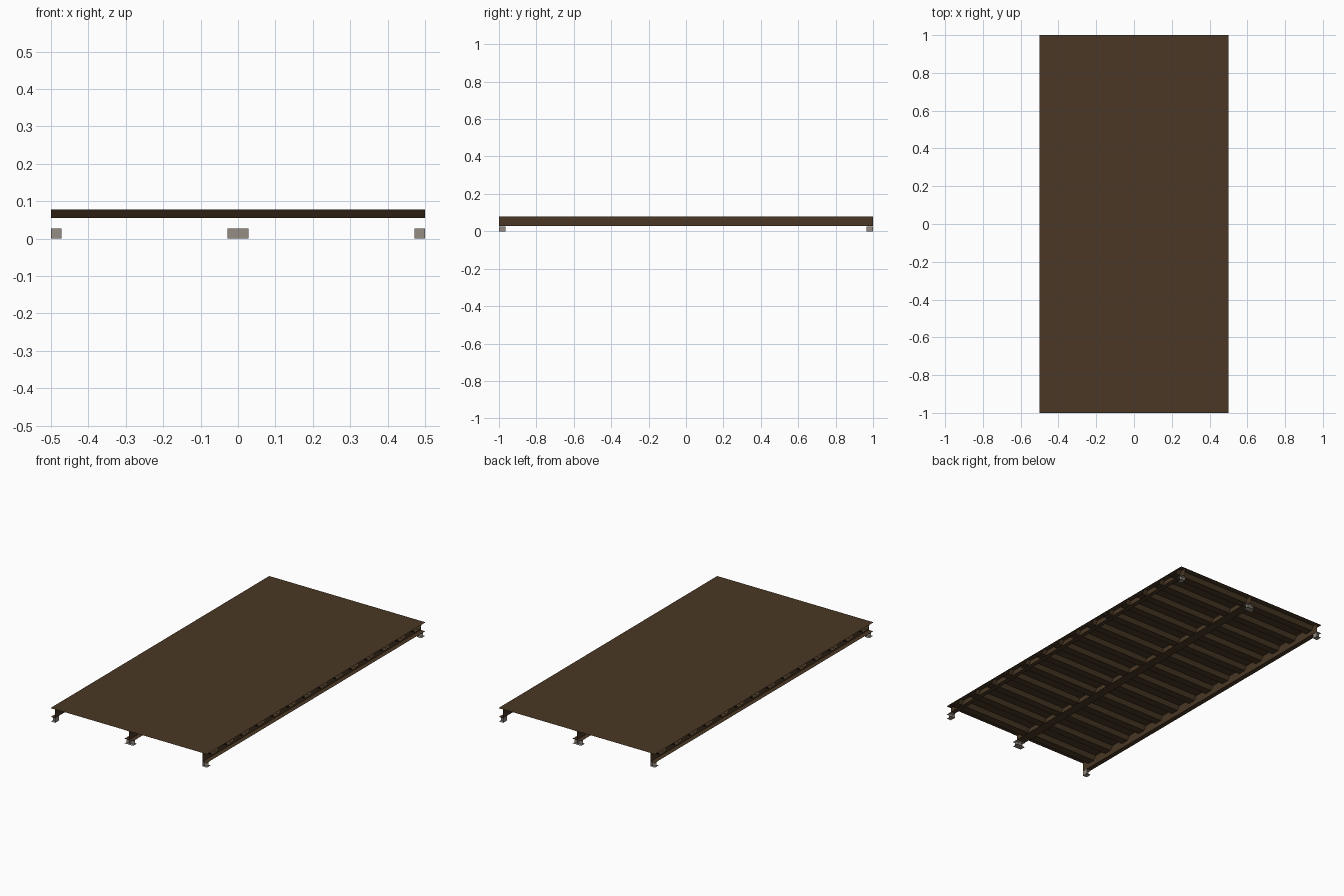
import bpy

cube = bpy.data.objects.get("Cube")
if cube:
    bpy.data.objects.remove(cube, do_unlink=True)


def material(name, rgb):
    m = bpy.data.materials.new(name)
    m.use_nodes = True
    m.diffuse_color = (*rgb, 1)
    m.node_tree.nodes["Principled BSDF"].inputs["Base Color"].default_value = (*rgb, 1)
    return m


brown = material("brown_steel", (0.068, 0.039, 0.018))
grey = material("light_grey_steel", (0.30, 0.27, 0.23))


def sheets(name, strips, mat):
    """Thin sheet metal: each strip is a list of point pairs joined by quads."""
    verts, faces = [], []
    for strip in strips:
        base = len(verts)
        for a, b in strip:
            verts += [a, b]
        for i in range(len(strip) - 1):
            k = base + 2 * i
            faces.append((k, k + 1, k + 3, k + 2))
    mesh = bpy.data.meshes.new(name)
    mesh.from_pydata(verts, [], faces)
    mesh.materials.append(mat)
    obj = bpy.data.objects.new(name, mesh)
    bpy.context.collection.objects.link(obj)
    return obj


def level(x0, x1, y0, y1, z):
    return [((x0, y0, z), (x1, y0, z)), ((x0, y1, z), (x1, y1, z))]


def upright(a, b, z0, z1):
    return [((*a, z0), (*a, z1)), ((*b, z0), (*b, z1))]


W, L = 0.5, 1.0
TOP, RIB_Z, BEAM_Z = 0.08, 0.055, 0.0275
FLANGE, FOOT = 0.0275, 0.035

# Flat deck surface
sheets("deck_plate", [level(-W, W, -L, L, TOP)], brown)

# Corrugated sheet under the deck, ribs running across
ribs = 14
pitch = 2 * L / ribs
crest = TOP - 0.002
profile = [(-L, crest)]
for i in range(ribs):
    y = -L + i * pitch
    for t, z in ((0.22, crest), (0.34, RIB_Z), (0.66, RIB_Z), (0.78, crest)):
        profile.append((y + t * pitch, z))
profile.append((L, crest))
sheets("corrugated_sheet", [[((-W, y, z), (W, y, z)) for y, z in profile]], brown)

# Three long beams: outward channels at the edges, I section in the middle
beams = (("left", W - FLANGE, W - FLANGE, W),
         ("middle", 0, -FLANGE, FLANGE),
         ("right", FLANGE - W, -W, FLANGE - W))
for side, web, x0, x1 in beams:
    sheets(side + "_beam", [
        upright((web, -L), (web, L), BEAM_Z, crest),
        level(x0, x1, -L, L, BEAM_Z),
        level(x0, x1, -L, L, crest - 0.001)], brown)

    # Support foot at each end: two plates with crossed webs between
    for end, s in (("front", -1), ("back", 1)):
        ya, yb = sorted((s * L, s * (L - FOOT)))
        ym = (ya + yb) / 2
        top = BEAM_Z - 0.001
        sheets(f"{side}_{end}_foot", [
            level(x0, x1, ya, yb, top),
            level(x0, x1, ya, yb, 0),
            upright((x0, ym), (x1, ym), 0, top),
            upright((web, ya), (web, yb), 0, top)], grey)
